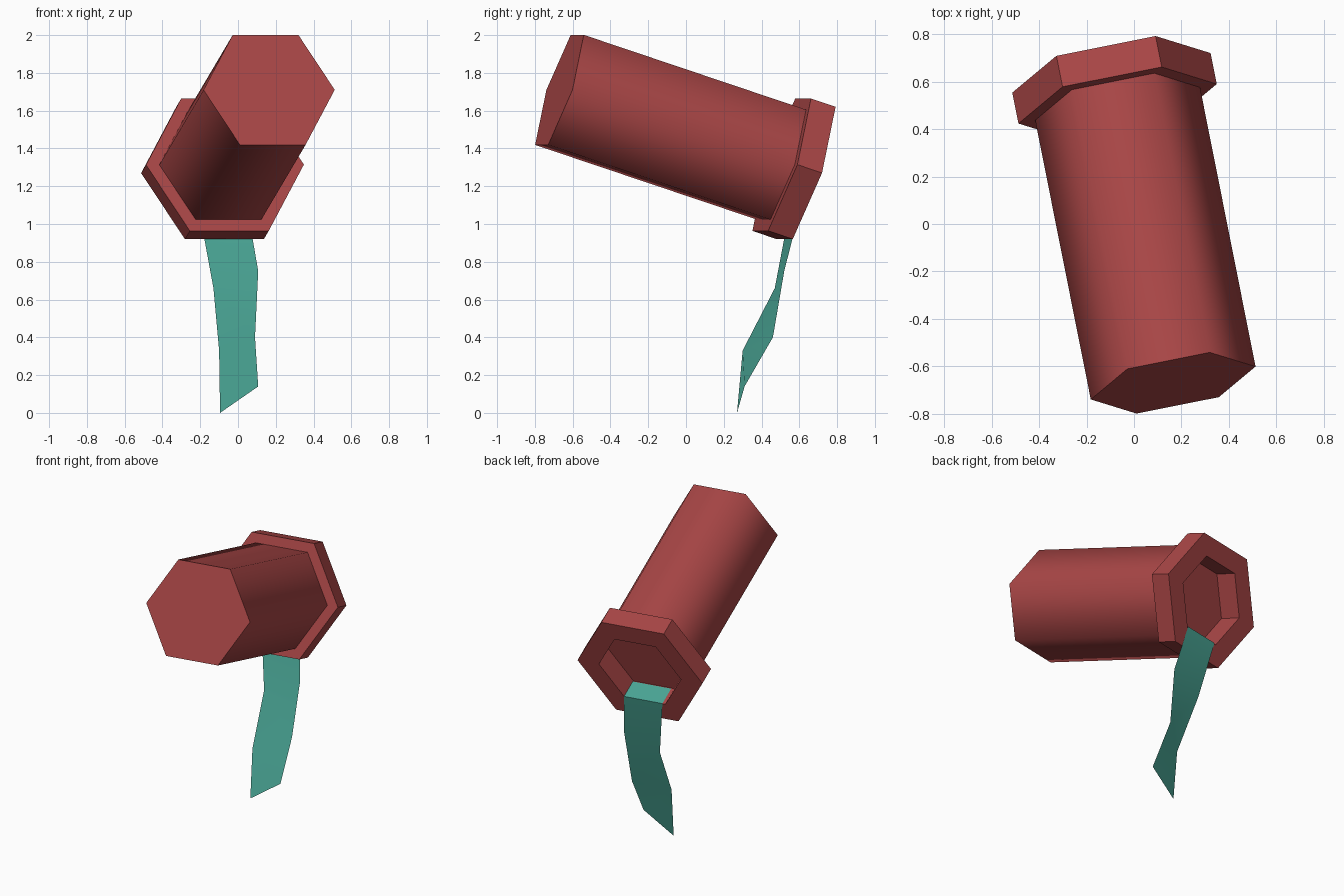
import bpy, bmesh
from mathutils import Vector

if "Cube" in bpy.data.objects:
    bpy.data.objects.remove(bpy.data.objects["Cube"])

CLOSED = Vector((0.165, -0.67, 1.71))   # centre of the closed end
OPEN = Vector((-0.095, 0.637, 1.27))    # centre of the open end
AXIS = (OPEN - CLOSED).normalized()
LENGTH = (OPEN - CLOSED).length
U = Vector((0.345, 0.07, 0.0))
U = (U - AXIS * U.dot(AXIS)).normalized()
V = U.cross(AXIS)
if V.z < 0:
    V = -V
RIM, HOLE = 0.14, 0.28


def hex_point(radius, dist, i):
    c, s = [(1, 0), (.5, .866), (-.5, .866), (-1, 0), (-.5, -.866), (.5, -.866)][i % 6]
    return CLOSED + AXIS * dist + (U * c + V * s) * radius


def material(name, color):
    m = bpy.data.materials.new(name)
    m.diffuse_color = (*color, 1)
    m.use_nodes = True
    m.node_tree.nodes["Principled BSDF"].inputs["Base Color"].default_value = m.diffuse_color
    return m


def add_object(name, bm, mat):
    me = bpy.data.meshes.new(name)
    bm.to_mesh(me)
    bm.free()
    ob = bpy.data.objects.new(name, me)
    me.materials.append(mat)
    bpy.context.collection.objects.link(ob)
    return ob


# Hexagonal canister: closed end, long wall, collar, recessed mouth
bm = bmesh.new()
base = LENGTH - RIM
profile = [(0.354, 0), (0.354, base), (0.426, base), (0.426, LENGTH),
           (HOLE, LENGTH), (HOLE, base - 0.01)]
rings = [[bm.verts.new(hex_point(r, d, i)) for i in range(6)] for r, d in profile]
for k in range(len(rings) - 1):
    for i in range(6):
        j = (i + 1) % 6
        f = bm.faces.new((rings[k][i], rings[k][j], rings[k + 1][j], rings[k + 1][i]))
        f.smooth = k == 0
bm.faces.new(rings[0])
bm.faces.new(rings[-1])
bmesh.ops.recalc_face_normals(bm, faces=bm.faces[:])
add_object("canister", bm, material("red", (0.40, 0.062, 0.062)))

# Ribbon: lies on the mouth's lower wall, folds over the lip and hangs down
bm = bmesh.new()
lift = V * 0.005
left = [hex_point(HOLE, d, 4) + lift + U * 0.018 for d in (base, LENGTH + 0.003)]
right = [hex_point(HOLE, d, 5) + lift for d in (base, LENGTH + 0.003)]
left += [Vector(p) for p in ((-0.13, 0.47, 0.66), (-0.10, 0.30, 0.33), (-0.095, 0.27, 0.0))]
right += [Vector(p) for p in ((0.107, 0.52, 0.75), (0.09, 0.46, 0.40), (0.107, 0.31, 0.14))]
lv = [bm.verts.new(p) for p in left]
rv = [bm.verts.new(p) for p in right]
for i in range(len(lv) - 1):
    f = bm.faces.new((lv[i], rv[i], rv[i + 1], lv[i + 1]))
    f.smooth = i > 0
add_object("ribbon", bm, material("teal", (0.07, 0.39, 0.31)))
